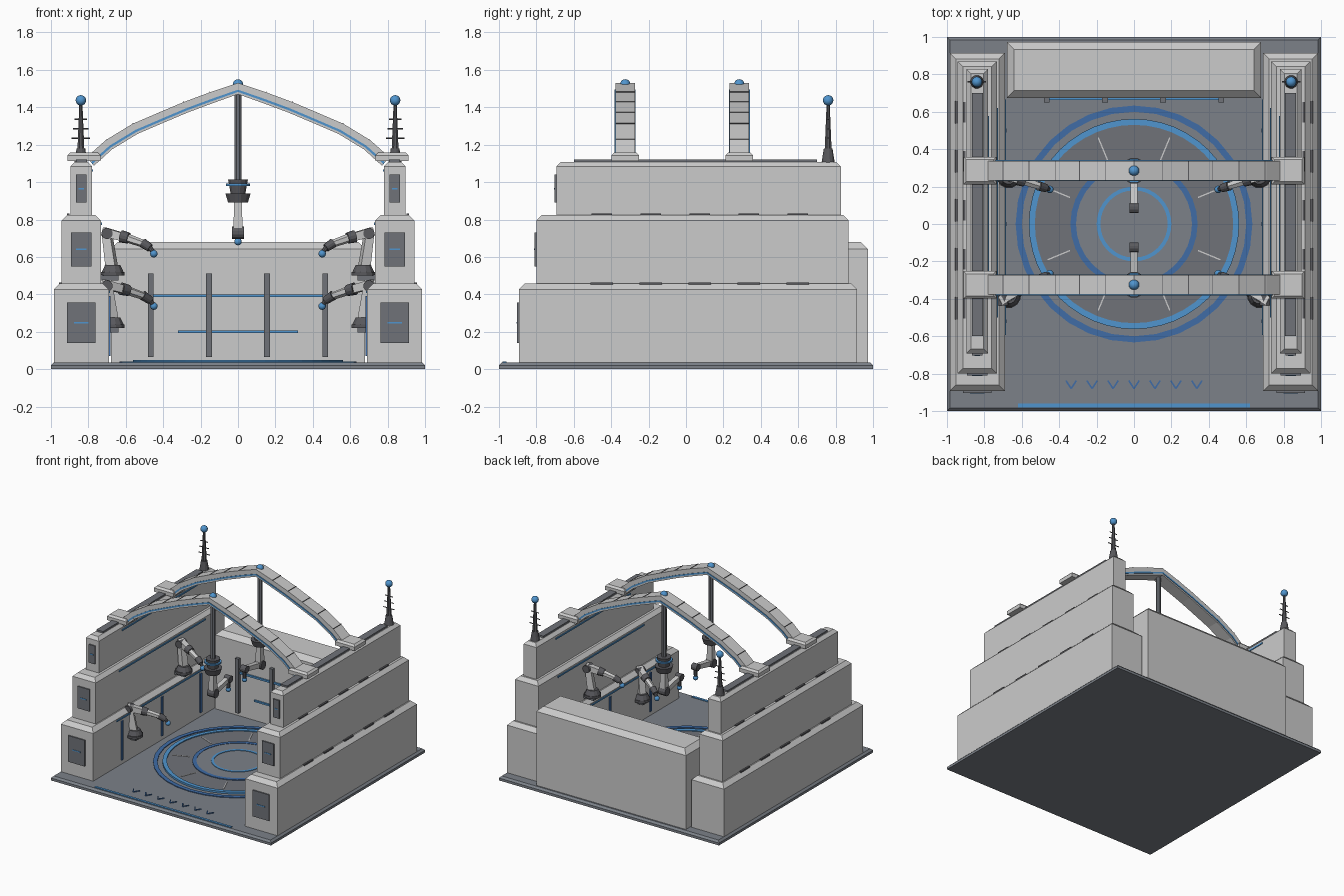
import bpy, bmesh, math
from mathutils import Vector

if "Cube" in bpy.data.objects:
    bpy.data.objects.remove(bpy.data.objects["Cube"])


def material(name, rgb):
    m = bpy.data.materials.new(name)
    m.diffuse_color = (*rgb, 1)
    m.use_nodes = True
    m.node_tree.nodes["Principled BSDF"].inputs["Base Color"].default_value = m.diffuse_color
    return m


BLUE = material("blue", (0.08, 0.3, 0.62))
DEEP = material("deep_blue", (0.05, 0.15, 0.38))
DARK = material("dark_metal", (0.1, 0.1, 0.11))
FLOOR = material("floor_grey", (0.2, 0.22, 0.25))
PANEL = material("panel_grey", (0.16, 0.17, 0.19))


def finish(name, bm, mat=None):
    bmesh.ops.recalc_face_normals(bm, faces=bm.faces)
    me = bpy.data.meshes.new(name)
    bm.to_mesh(me)
    bm.free()
    ob = bpy.data.objects.new(name, me)
    bpy.context.collection.objects.link(ob)
    if mat:
        me.materials.append(mat)
    return ob


def skin(name, loops, mat=None, closed=False):
    """Join successive vertex loops with quads; cap the ends or close the tube."""
    bm = bmesh.new()
    rows = [[bm.verts.new(p) for p in loop] for loop in loops]
    n = len(rows[0])
    pairs = list(zip(rows, rows[1:])) + ([(rows[-1], rows[0])] if closed else [])
    for a, b in pairs:
        for i in range(n):
            bm.faces.new((a[i], a[(i + 1) % n], b[(i + 1) % n], b[i]))
    if not closed:
        bm.faces.new(rows[0])
        bm.faces.new(rows[-1])
    return finish(name, bm, mat)


def box(name, x, y, z, mat=None, chamfer=0):
    """Box from (min, max) ranges, with optional chamfered top edge."""
    def rect(c, h):
        x0, x1 = min(x) + c, max(x) - c
        return [(x0, y[0] + c, h), (x1, y[0] + c, h), (x1, y[1] - c, h), (x0, y[1] - c, h)]
    loops = [rect(0, z[0]), rect(0, z[1] - chamfer)]
    if chamfer:
        loops.append(rect(chamfer, z[1]))
    return skin(name, loops, mat)


def rod(name, a, b, r1, r2, mat=None, n=12):
    a, b = Vector(a), Vector(b)
    q = (b - a).to_track_quat('Z', 'Y')
    ring = [Vector((math.cos(t), math.sin(t), 0))
            for t in (2 * math.pi * (i + 0.5) / n for i in range(n))]
    return skin(name, [[a + q @ (v * r1) for v in ring], [b + q @ (v * r2) for v in ring]], mat)


def ball(name, p, r, mat=BLUE):
    bm = bmesh.new()
    bmesh.ops.create_uvsphere(bm, u_segments=16, v_segments=10, radius=r)
    bmesh.ops.translate(bm, verts=bm.verts, vec=p)
    for f in bm.faces:
        f.smooth = True
    return finish(name, bm, mat)


def ring(name, r0, r1, z0, z1, mat, n=32):
    loops = []
    for i in range(n):
        c, s = math.cos(2 * math.pi * i / n), math.sin(2 * math.pi * i / n)
        loops.append([(r * c, r * s, z) for r, z in ((r0, z0), (r1, z0), (r1, z1), (r0, z1))])
    return skin(name, loops, mat, closed=True)


def ribbon(name, path, low, high, y0, y1, mat=None):
    """Rectangular bar following an xz path."""
    pts = [Vector((x, 0, z)) for x, z in path]
    loops = []
    for i, p in enumerate(pts):
        t = (pts[min(i + 1, len(pts) - 1)] - pts[max(i - 1, 0)]).normalized()
        up = Vector((-t.z, 0, t.x))
        lo, hi = p + up * low, p + up * high
        loops.append([(lo.x, y0, lo.z), (lo.x, y1, lo.z), (hi.x, y1, hi.z), (hi.x, y0, hi.z)])
    return skin(name, loops, mat)


# Base plate
box("base_plate", (-1, 1), (-1, 1), (0, 0.035), FLOOR, 0.015)

# Floor platform rings and spokes
T = 0.03
ring("outer_floor_ring", 0.60, 0.633, T, 0.041, DEEP)
ring("platform_edge_ring", 0.53, 0.562, T, 0.05, BLUE, 48)
rod("platform_disc", (0, 0, T), (0, 0, 0.043), 0.535, 0.535, PANEL, 48)
ring("middle_floor_ring", 0.31, 0.34, T, 0.049, DEEP)
rod("centre_disc", (0, 0, T), (0, 0, 0.046), 0.315, 0.315, FLOOR, 32)
ring("inner_floor_ring", 0.18, 0.2, T, 0.05, BLUE)
for k in range(8):
    a = math.radians(22.5 + 45 * k)
    d = Vector((math.cos(a), math.sin(a), 0))
    up = Vector((0, 0, 0.043))
    rod("platform_spoke", d * 0.37 + up, d * 0.5 + up, 0.005, 0.005, None, 4)

# Entry strip and chevrons
box("entry_strip", (-0.62, 0.62), (-0.98, -0.96), (0.03, 0.041), BLUE)
for k in range(7):
    x = (k - 3) * 0.112
    for s in (-1, 1):
        rod("entry_chevron", (x, -0.88, 0.037), (x + s * 0.028, -0.837, 0.037), 0.006, 0.006, DEEP, 4)

# Back wall with ribs and light strips
box("back_wall", (-0.68, 0.68), (0.675, 0.972), (0.03, 0.68), None, 0.038)
for x in (-0.467, -0.155, 0.155, 0.467):
    box("back_wall_rib", (x - 0.015, x + 0.015), (0.65, 0.68), (0.065, 0.512), PANEL)
box("back_wall_light_high", (-0.455, 0.455), (0.662, 0.68), (0.385, 0.4), BLUE)
box("back_wall_light_low", (-0.32, 0.32), (0.662, 0.68), (0.193, 0.206), BLUE)

# Stepped side walls: half width, y range, z range, chamfer, panel half width, panel z range
CX = 0.838
TIERS = [(0.147, (-0.893, 0.915), (0.03, 0.458), 0.032, 0.075, (0.14, 0.355)),
         (0.105, (-0.8, 0.87), (0.45, 0.823), 0.028, 0.054, (0.55, 0.73)),
         (0.058, (-0.692, 0.828), (0.81, 1.108), 0.024, 0.028, (0.89, 1.04))]
for s in (-1, 1):
    for hw, ys, zs, c, pw, pz in TIERS:
        box("side_wall_tier", (s * (CX - hw), s * (CX + hw)), ys, zs, None, c)
        box("end_panel", (s * (CX - pw), s * (CX + pw)), (ys[0] - 0.01, ys[0] + 0.01), pz, PANEL)
        zm = sum(pz) / 2
        box("end_panel_light", (s * (CX - pw * 0.5), s * (CX + pw * 0.5)),
            (ys[0] - 0.013, ys[0]), (zm - 0.004, zm + 0.004), BLUE)
        # light strip along the inner face
        xi = CX - hw
        box("inner_wall_light", (s * (xi - 0.006), s * (xi + 0.01)), (ys[0] + 0.3, ys[1] - 0.25),
            (zs[1] - 0.052, zs[1] - 0.04), BLUE)
    for y in (-0.52, 0.0, 0.5):
        box("inner_wall_upright", (s * 0.682, s * 0.7), (y - 0.01, y + 0.01), (0.07, 0.39), DEEP)
    # low vents on the ledges
    for k in range(5):
        y = -0.45 + k * 0.262
        box("ledge_vent_high", (s * 0.9, s * 0.914), (y - 0.055, y + 0.055), (0.81, 0.831), DARK)
        box("ledge_vent_low", (s * 0.945, s * 0.958), (y - 0.06, y + 0.06), (0.445, 0.464), DARK)
    box("top_rail", (s * 0.807, s * 0.867), (-0.6, 0.7), (1.1, 1.122), PANEL)

    # Antenna mast
    ax, ay = s * 0.84, 0.76
    rod("antenna_base", (ax, ay, 1.1), (ax, ay, 1.18), 0.037, 0.024, DARK)
    rod("antenna_mast", (ax, ay, 1.17), (ax, ay, 1.42), 0.02, 0.009, DARK, 8)
    for z, w in ((1.235, 0.05), (1.285, 0.042), (1.335, 0.034)):
        rod("antenna_bar", (ax - w, ay, z), (ax + w, ay, z), 0.004, 0.004, DARK, 6)
    ball("antenna_tip", (ax, ay, 1.437), 0.028)

# Roof arches with hanging arms
HALF = [(0.79, 1.11), (0.69, 1.2), (0.55, 1.285), (0.41, 1.345), (0.28, 1.4), (0.14, 1.452)]
PATH = [(-x, z) for x, z in HALF] + [(0, 1.5)] + HALF[::-1]
for y in (-0.325, 0.285):
    ribbon("roof_arch", PATH, -0.03, 0.03, y - 0.052, y + 0.052)
    ribbon("roof_arch_light", PATH, -0.018, -0.006, y - 0.056, y + 0.056, BLUE)
    for x, z in HALF[1:]:
        for s in (-1, 1):
            slope = Vector((-0.38 * s, 1)).normalized() * 0.031
            rod("arch_seam", (s * x - slope.x, y - 0.053, z + slope.y),
                (s * x - slope.x, y + 0.053, z + slope.y), 0.003, 0.003, DARK, 4)
    ball("arch_apex_light", (0, y, 1.522), 0.028)
    for s in (-1, 1):
        box("arch_foot", (s * 0.735, s * 0.912), (y - 0.074, y + 0.074), (1.112, 1.158), None, 0.015)

    # hanging arm reaching towards the centre
    d = 1 if y < 0 else -1
    wy = y + d * 0.2
    rod("hanging_pole", (0, y, 1.48), (0, y, 1.0), 0.02, 0.02, PANEL, 8)
    rod("hanging_collar", (0, y, 1.015), (0, y, 0.935), 0.055, 0.04, DARK)
    rod("hanging_collar_light", (0, y, 0.992), (0, y, 0.98), 0.066, 0.066, BLUE)
    rod("hanging_shoulder", (0, y, 0.94), (0, y, 0.892), 0.07, 0.055, DARK)
    rod("hanging_upper_link", (0, y, 0.9), (0, y, 0.74), 0.03, 0.034, None, 4)
    rod("hanging_elbow", (-0.032, y, 0.73), (0.032, y, 0.73), 0.035, 0.035, DARK)
    rod("hanging_fore_link", (0, y, 0.73), (0, wy, 0.77), 0.03, 0.024, None, 4)
    rod("hanging_wrist", (-0.025, wy, 0.77), (0.025, wy, 0.77), 0.028, 0.028, DARK)
    rod("hanging_tool", (0, wy, 0.77), (0, wy, 0.69), 0.016, 0.014, DARK, 8)
    ball("hanging_tool_tip", (0, wy, 0.682), 0.02)

# Wall-mounted arms: base y, tip y, height offset
for by, ty, dz in ((0.255, 0.185, 0), (-0.385, -0.265, -0.28)):
    for s in (-1, 1):
        def P(x, z):
            return (s * x, by + (ty - by) * (0.67 - x) / 0.22, z + dz)
        box("arm_bracket", (s * 0.64, s * 0.75), (by - 0.03, by + 0.03), (0.475 + dz, 0.505 + dz), PANEL)
        rod("arm_base", P(0.67, 0.5), P(0.67, 0.52), 0.065, 0.065, DARK)
        rod("arm_turret", P(0.67, 0.52), P(0.67, 0.557), 0.06, 0.042, DARK)
        rod("arm_upper_link", P(0.675, 0.545), P(0.7, 0.72), 0.038, 0.032, None, 4)
        rod("arm_fore_link", P(0.72, 0.735), P(0.61, 0.705), 0.034, 0.03, None, 4)
        ex = P(0.7, 0.725)
        rod("arm_elbow", (ex[0], ex[1] - 0.035, ex[2]), (ex[0], ex[1] + 0.035, ex[2]), 0.03, 0.03, DARK)
        rod("arm_sleeve", P(0.625, 0.71), P(0.585, 0.7), 0.034, 0.03, DARK)
        rod("arm_thin_link", P(0.59, 0.7), P(0.49, 0.665), 0.024, 0.02, None, 6)
        rod("arm_wrist", P(0.51, 0.675), P(0.47, 0.648), 0.026, 0.022, DARK)
        rod("arm_tool", P(0.475, 0.655), P(0.45, 0.62), 0.014, 0.012, DARK, 8)
        ball("arm_tool_tip", P(0.45, 0.617), 0.02)
